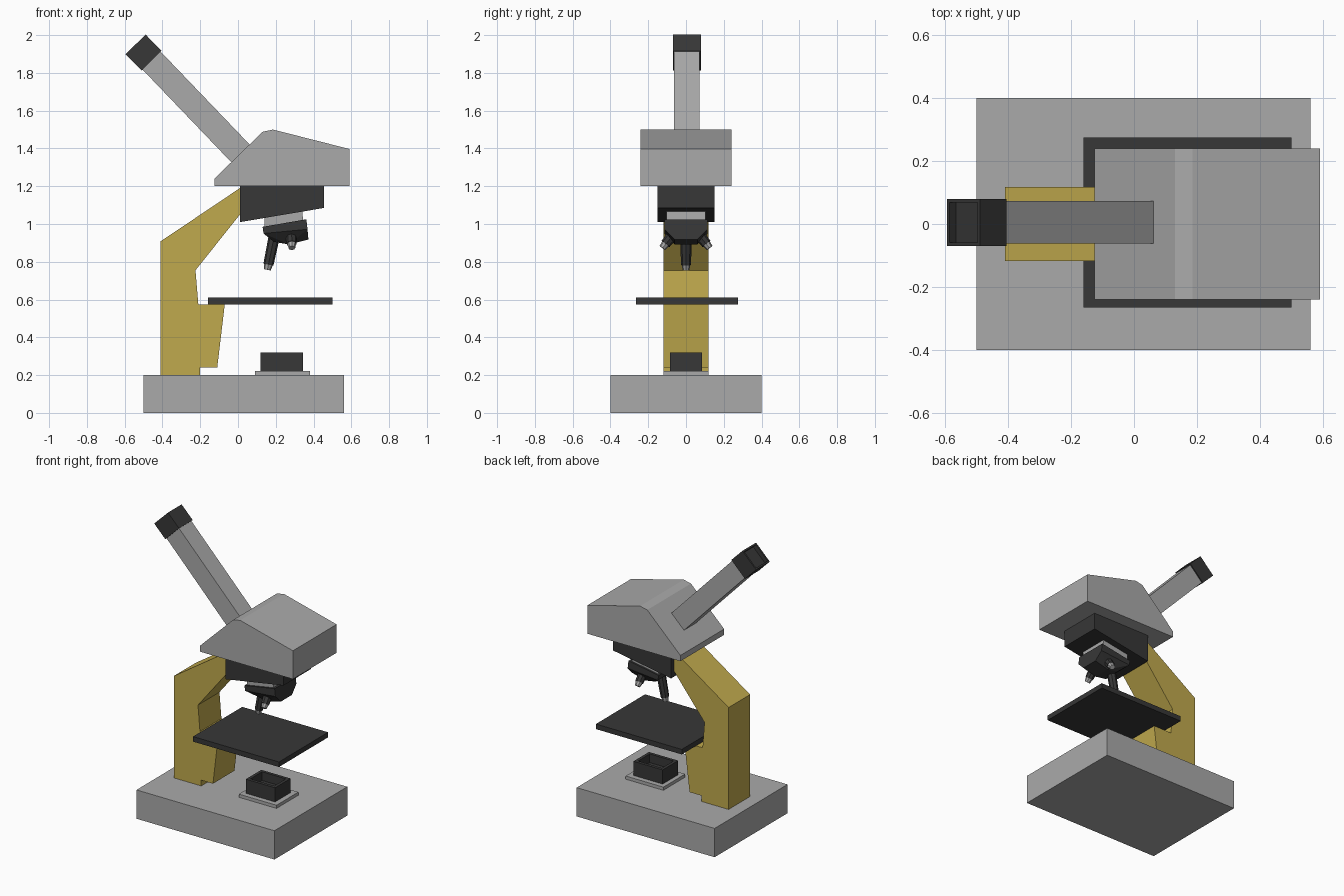
import bpy
import bmesh
from mathutils import Vector, Matrix

if "Cube" in bpy.data.objects:
    bpy.data.objects.remove(bpy.data.objects["Cube"], do_unlink=True)


def material(name, rgb):
    m = bpy.data.materials.new(name)
    m.use_nodes = True
    colour = (*rgb, 1)
    m.diffuse_color = colour
    bsdf = next(n for n in m.node_tree.nodes if n.type == 'BSDF_PRINCIPLED')
    bsdf.inputs["Base Color"].default_value = colour
    return m


GREY = material("light grey", (0.40, 0.40, 0.40))
DARK = material("charcoal", (0.038, 0.038, 0.038))
BRASS = material("mustard yellow", (0.53, 0.40, 0.075))


def finish(name, bm, mat):
    bmesh.ops.recalc_face_normals(bm, faces=bm.faces[:])
    mesh = bpy.data.meshes.new(name)
    bm.to_mesh(mesh)
    bm.free()
    mesh.materials.append(mat)
    obj = bpy.data.objects.new(name, mesh)
    bpy.context.collection.objects.link(obj)
    return obj


def prism(name, profile, half, mat):
    """Side profile in x and z, extruded across y."""
    bm = bmesh.new()
    face = bm.faces.new([bm.verts.new((x, -half, z)) for x, z in profile])
    new = bmesh.ops.extrude_face_region(bm, geom=[face])["geom"]
    verts = [v for v in new if isinstance(v, bmesh.types.BMVert)]
    bmesh.ops.translate(bm, verts=verts, vec=(0, 2 * half, 0))
    if len(bm.faces) == len(profile) + 1:
        bm.faces.new([v for v in bm.verts if v.co.y < 0])
    return finish(name, bm, mat)


def bar(name, start, end, width, mat, wall=0, depth=0):
    """Square bar between two points, optionally hollowed at its far end."""
    start, end = Vector(start), Vector(end)
    axis = end - start
    bm = bmesh.new()
    bmesh.ops.create_cube(bm, size=1)
    size = (width[0], width[1], axis.length)
    bmesh.ops.scale(bm, vec=size, verts=bm.verts[:])
    if wall:
        top = max(bm.faces, key=lambda f: f.calc_center_median().z)
        bmesh.ops.inset_individual(bm, faces=[top], thickness=wall)
        bmesh.ops.inset_individual(bm, faces=[top], thickness=0, depth=-depth)
    turn = Matrix() if axis.x == axis.y == 0 else axis.to_track_quat('Z', 'Y').to_matrix().to_4x4()
    bm.transform(Matrix.Translation((start + end) / 2) @ turn)
    return finish(name, bm, mat)


def cone(name, start, end, r1, r2, mat):
    start, end = Vector(start), Vector(end)
    axis = end - start
    bm = bmesh.new()
    bmesh.ops.create_cone(bm, cap_ends=True, segments=8, radius1=r1, radius2=r2, depth=axis.length)
    bm.transform(Matrix.Translation((start + end) / 2) @ axis.to_track_quat('Z', 'Y').to_matrix().to_4x4())
    return finish(name, bm, mat)


# Base and lamp
bar("base", (0.03, 0, 0), (0.03, 0, 0.2), (1.06, 0.8), GREY)
bar("lamp_plate", (0.235, 0, 0.195), (0.235, 0, 0.222), (0.29, 0.24), GREY)
bar("lamp_housing", (0.232, 0, 0.22), (0.232, 0, 0.32), (0.225, 0.17), DARK, 0.03, 0.06)

# Curved arm with the stage bracket
prism("arm", [(-0.41, 0.195), (-0.41, 0.908), (0.01, 1.19), (0.05, 1.19), (0.05, 1.1),
              (-0.225, 0.755), (-0.21, 0.575), (-0.07, 0.575), (-0.11, 0.24),
              (-0.2, 0.24), (-0.2, 0.195)], 0.118, BRASS)

# Stage
bar("stage", (0.17, 0.005, 0.575), (0.17, 0.005, 0.61), (0.66, 0.54), DARK)

# Head and the block beneath it
prism("head", [(-0.125, 1.2), (-0.125, 1.24), (0.13, 1.488), (0.185, 1.5),
               (0.59, 1.397), (0.59, 1.2)], 0.24, GREY)
prism("head_block", [(0.01, 1.01), (0.01, 1.205), (0.455, 1.205), (0.455, 1.085)], 0.15, DARK)

# Eyepiece tube and hollow cap
bar("eyepiece_tube", (0.06, 0.005, 1.325), (-0.47, 0.005, 1.878), (0.135, 0.135), GREY)
bar("eyepiece_cap", (-0.457, 0.005, 1.865), (-0.542, 0.005, 1.951), (0.15, 0.148), DARK, 0.016, 0.03)

# Tilted turret collar and turret
prism("turret_collar", [(0.14, 0.975), (0.14, 1.045), (0.34, 1.08), (0.345, 1.01)], 0.102, GREY)
bm = bmesh.new()
for x, y, z in [(0.13, 0.115, 0.985), (0.362, 0.115, 1.025), (0.135, 0.115, 0.95),
                (0.368, 0.115, 0.972), (0.19, 0.06, 0.905), (0.27, 0.06, 0.892),
                (0.373, 0.06, 0.918)]:
    for side in (-1, 1):
        bm.verts.new((x, side * y, z))
bmesh.ops.convex_hull(bm, input=bm.verts[:])
bmesh.ops.dissolve_limit(bm, angle_limit=0.02, verts=bm.verts[:], edges=bm.edges[:])
finish("turret", bm, DARK)


# Objectives: a barrel and a grey tip each
def objective(name, start, end, radius):
    start, end = Vector(start), Vector(end)
    step = (end - start).normalized()
    cone(name + "_barrel", start, end, radius, radius * 0.9, DARK)
    cone(name + "_tip", end - step * 0.004, end + step * 0.028, radius * 0.8, radius * 0.6, GREY)


objective("long_objective", (0.195, 0, 0.95), (0.161, 0, 0.785), 0.03)
for side, label in ((1, "left"), (-1, "right")):
    objective(label + "_objective", (0.28, side * 0.06, 0.955), (0.284, side * 0.108, 0.895), 0.03)
